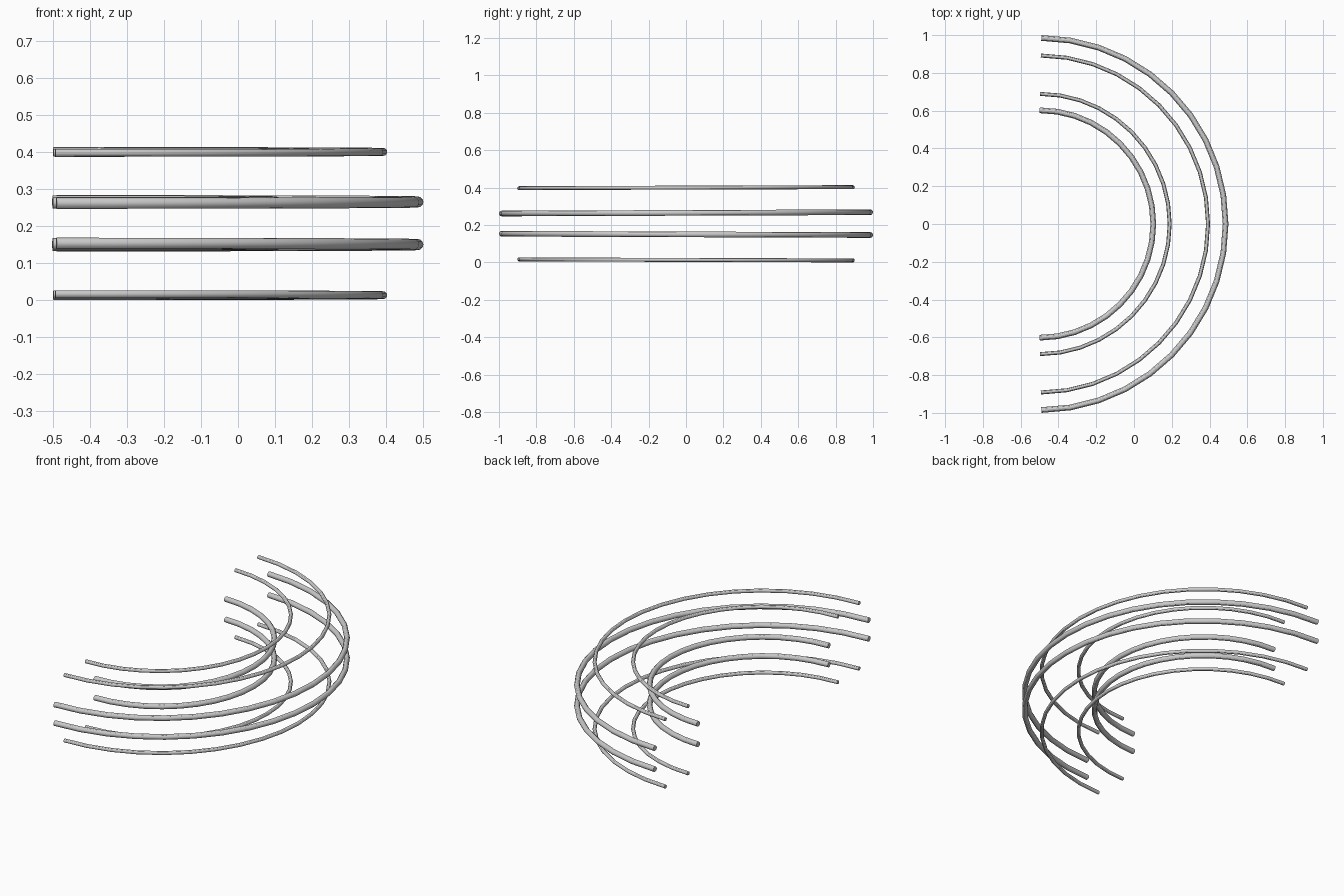
import bpy
from math import pi, sin, cos, asin

if "Cube" in bpy.data.objects:
    bpy.data.objects.remove(bpy.data.objects["Cube"])

CENTRE_X = -0.5
STEPS = 20


def half_ring(name, radius, tube, z, tilt, trim):
    """Half-circle tube around (CENTRE_X, 0), opening to -x, tilted slightly across y."""
    curve = bpy.data.curves.new(name, 'CURVE')
    curve.dimensions = '3D'
    curve.bevel_depth = tube
    curve.bevel_resolution = 4
    curve.use_fill_caps = True
    curve.twist_mode = 'Z_UP'
    spline = curve.splines.new('POLY')
    spline.points.add(STEPS)
    end = pi / 2 - asin(trim / radius)
    for i, point in enumerate(spline.points):
        a = -end + 2 * end * i / STEPS
        y = radius * sin(a)
        point.co = (CENTRE_X + radius * cos(a), y, z + tilt * y, 1)
    obj = bpy.data.objects.new(name, curve)
    bpy.context.collection.objects.link(obj)

    # Turn the tube into a mesh with smooth sides and crisp end caps
    bpy.ops.object.select_all(action='DESELECT')
    obj.select_set(True)
    bpy.context.view_layer.objects.active = obj
    bpy.ops.object.convert(target='MESH')
    bpy.ops.object.shade_smooth_by_angle()
    return obj


# Thick side rails: outer and inner, two heights each
for side, radius, trim in (("outer", 0.985, 0.010), ("inner", 0.602, 0.0)):
    half_ring(side + "_side_rail_upper", radius, 0.015, 0.265, 0.0035, trim)
    half_ring(side + "_side_rail_lower", radius, 0.015, 0.150, -0.0035, trim)

# Thin rails along the top and the bottom
for side, radius, trim in (("outer", 0.892, 0.007), ("inner", 0.689, 0.002)):
    half_ring(side + "_top_rail", radius, 0.0105, 0.400, 0.0030, trim)
    half_ring(side + "_bottom_rail", radius, 0.0105, 0.0135, -0.0030, trim)
